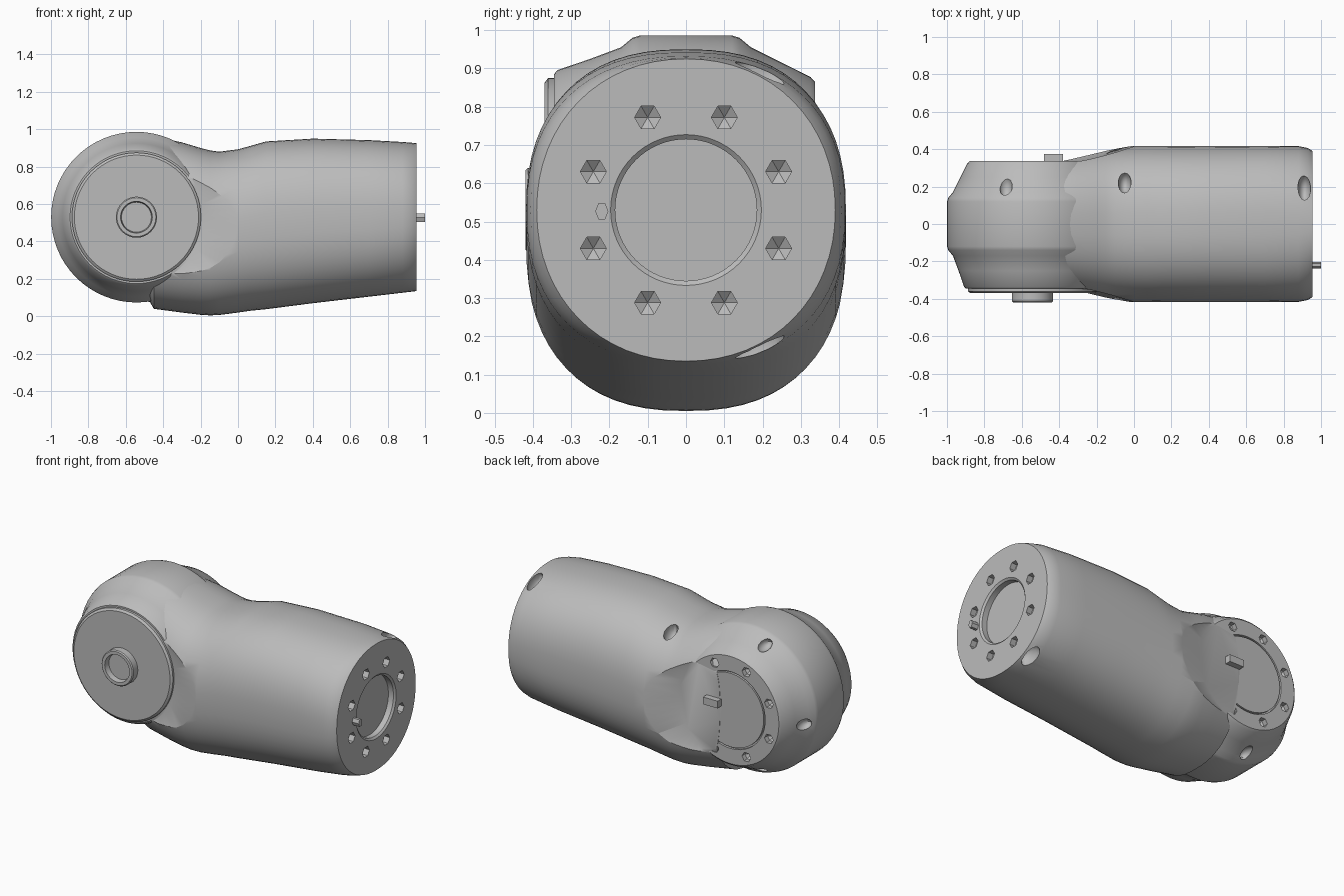
import bpy, bmesh, math
from mathutils import Vector

old = bpy.data.objects.get("Cube")
if old:
    bpy.data.objects.remove(old, do_unlink=True)

grey = bpy.data.materials.new("light grey casting")
grey.use_nodes = True
grey.diffuse_color = (0.5, 0.5, 0.5, 1)
grey.node_tree.nodes["Principled BSDF"].inputs["Base Color"].default_value = (0.5, 0.5, 0.5, 1)

JX, JZ = -0.543, 0.53          # joint axis, running along y
N = 64


def finish(bm, name):
    bmesh.ops.recalc_face_normals(bm, faces=bm.faces)
    mesh = bpy.data.meshes.new(name)
    bm.to_mesh(mesh)
    bm.free()
    ob = bpy.data.objects.new(name, mesh)
    bpy.context.collection.objects.link(ob)
    mesh.materials.append(grey)
    return ob


def loft(name, rings):
    """Skin a list of equal rings and cap both ends."""
    bm = bmesh.new()
    loops = [[bm.verts.new(p) for p in ring] for ring in rings]
    for a, b in zip(loops, loops[1:]):
        for i in range(len(a)):
            j = (i + 1) % len(a)
            bm.faces.new((a[i], a[j], b[j], b[i]))
    bm.faces.new(loops[0])
    bm.faces.new(loops[-1])
    return finish(bm, name)


def turned(name, profile, sides=N):
    """Revolve (y, radius) pairs around the joint axis."""
    steps = [2 * math.pi * i / sides for i in range(sides)]
    return loft(name, [[(JX + r * math.cos(t), y, JZ + r * math.sin(t)) for t in steps]
                       for y, r in profile])


def oval(x, low, high, half, n):
    """Superellipse section of the arm at x."""
    def bend(v):
        return math.copysign(abs(v) ** (2 / n), v)
    mid, tall = (low + high) / 2, (high - low) / 2
    steps = [2 * math.pi * i / N for i in range(N)]
    return [(x, half * bend(math.cos(t)), mid + tall * bend(math.sin(t))) for t in steps]


def bolts(name, places, axis, radius, depth):
    """Six-sided pockets with pointed floors, as one cutter."""
    bm = bmesh.new()
    turn = Vector(axis).to_track_quat('Z', 'Y')
    for place in places:
        def ring(h):
            return [bm.verts.new(Vector(place) + turn @ Vector(
                (radius * math.cos(k * math.pi / 3), radius * math.sin(k * math.pi / 3), h)))
                for k in range(6)]
        top, low = ring(0.03), ring(-depth * 0.6)
        tip = bm.verts.new(Vector(place) + turn @ Vector((0, 0, -depth)))
        bm.faces.new(top)
        for k in range(6):
            m = (k + 1) % 6
            bm.faces.new((top[k], top[m], low[m], low[k]))
            bm.faces.new((low[k], low[m], tip))
    return finish(bm, name)


def scoops(name, places):
    """Long rounded pockets on the outer skin."""
    bm = bmesh.new()
    for place, size in places:
        made = bmesh.ops.create_uvsphere(bm, u_segments=14, v_segments=8, radius=1)
        bmesh.ops.scale(bm, vec=size, verts=made['verts'])
        bmesh.ops.translate(bm, vec=place, verts=made['verts'])
    return finish(bm, name)


def cut(ob, cutters):
    bpy.context.view_layer.objects.active = ob
    for c in cutters:
        mod = ob.modifiers.new("cut", 'BOOLEAN')
        mod.operation, mod.solver, mod.object = 'DIFFERENCE', 'EXACT', c
        bpy.ops.object.modifier_apply(modifier=mod.name)
    for c in cutters:
        bpy.data.objects.remove(c, do_unlink=True)


# Arm tube with a recessed round bore in its end flange
sections = [(-0.54, .10, .968, .32, 2.5), (-0.47, .075, .965, .34, 2.5),
            (-0.45, .04, .962, .37, 2.4), (-0.3, .02, .93, .40, 2.4),
            (-0.2, .008, .90, .412, 2.4), (-0.15, .005, .887, .417, 2.4),
            (-0.1, .007, .88, .418, 2.4), (0, .02, .893, .418, 2.4),
            (0.07, .03, .912, .418, 2.4), (0.15, .038, .935, .418, 2.4),
            (0.4, .07, .95, .418, 2.4), (0.7, .105, .942, .418, 2.4),
            (0.88, .126, .932, .416, 2.3), (0.93, .132, .928, .406, 2.2),
            (0.955, .135, .925, .39, 2.1)]
rings = [oval(*s) for s in sections]
rings += [oval(x, JZ - r, JZ + r, r, 2) for x, r in ((.955, .197), (.945, .185), (.91, .185))]
arm = loft("arm_tube", rings)

flange_holes = [(0.955, 0.262 * math.cos(a), JZ + 0.262 * math.sin(a))
                for a in (math.radians(22.5 + 45 * k) for k in range(8))]
cut(arm, [
    turned("front_relief", [(-.348, .36), (-.47, .68)]),
    turned("back_relief", [(.338, .35), (.47, .68)]),
    bolts("flange_pockets", flange_holes, (1, 0, 0), .034, .06),
    scoops("skin_pockets", [((-.05, .22, .84), (.035, .06, .06)),
                            ((.91, .19, .885), (.035, .075, .06)),
                            ((.91, .19, .175), (.035, .075, .06))]),
])

# Joint housing: stepped drum with a ring groove in the back cover
head = turned("joint_housing", [
    (-.345, .355), (-.335, .366), (-.25, .395), (-.17, .425), (-.14, .45), (-.12, .456),
    (.12, .456), (.14, .45), (.17, .425), (.25, .385), (.325, .348), (.337, .335),
    (.337, .24), (.322, .24), (.322, .23), (.337, .23)])
cover_holes = [(JX + .287 * math.cos(a), .337, JZ + .287 * math.sin(a))
               for a in (math.radians(22.5 + 45 * k) for k in range(8))]
shoulder = [((JX + .415 * math.cos(a), .20, JZ + .415 * math.sin(a)), (.035, .06, .035))
            for a in map(math.radians, (110, 185, 255))]
cut(head, [bolts("cover_pockets", cover_holes, (0, 1, 0), .03, .05),
           scoops("shoulder_pockets", shoulder)])

# Front cover disc and hollow centre boss
cover = turned("front_cover", [(-.33, .345), (-.36, .345), (-.37, .332)])
boss = turned("centre_boss", [(-.36, .11), (-.413, .11), (-.419, .104),
                              (-.419, .085), (-.385, .08)], 32)

# Locating pin on the flange
pin = loft("locating_pin", [[(x, -.22 + .017 * math.cos(k * math.pi / 3),
                              .527 + .025 * math.sin(k * math.pi / 3)) for k in range(6)]
                            for x in (.94, 1.0)])

# Small latch block on the back cover
bm = bmesh.new()
bmesh.ops.create_cube(bm, size=1)
bmesh.ops.scale(bm, vec=(.1, .05, .045), verts=bm.verts)
bmesh.ops.translate(bm, vec=(-.43, .35, .56), verts=bm.verts)
latch = finish(bm, "cover_latch")

# Smooth the castings, keeping machined edges crisp
for ob in (arm, head, cover, boss):
    bpy.ops.object.select_all(action='DESELECT')
    ob.select_set(True)
    bpy.context.view_layer.objects.active = ob
    bpy.ops.object.shade_smooth_by_angle(angle=math.radians(30))
